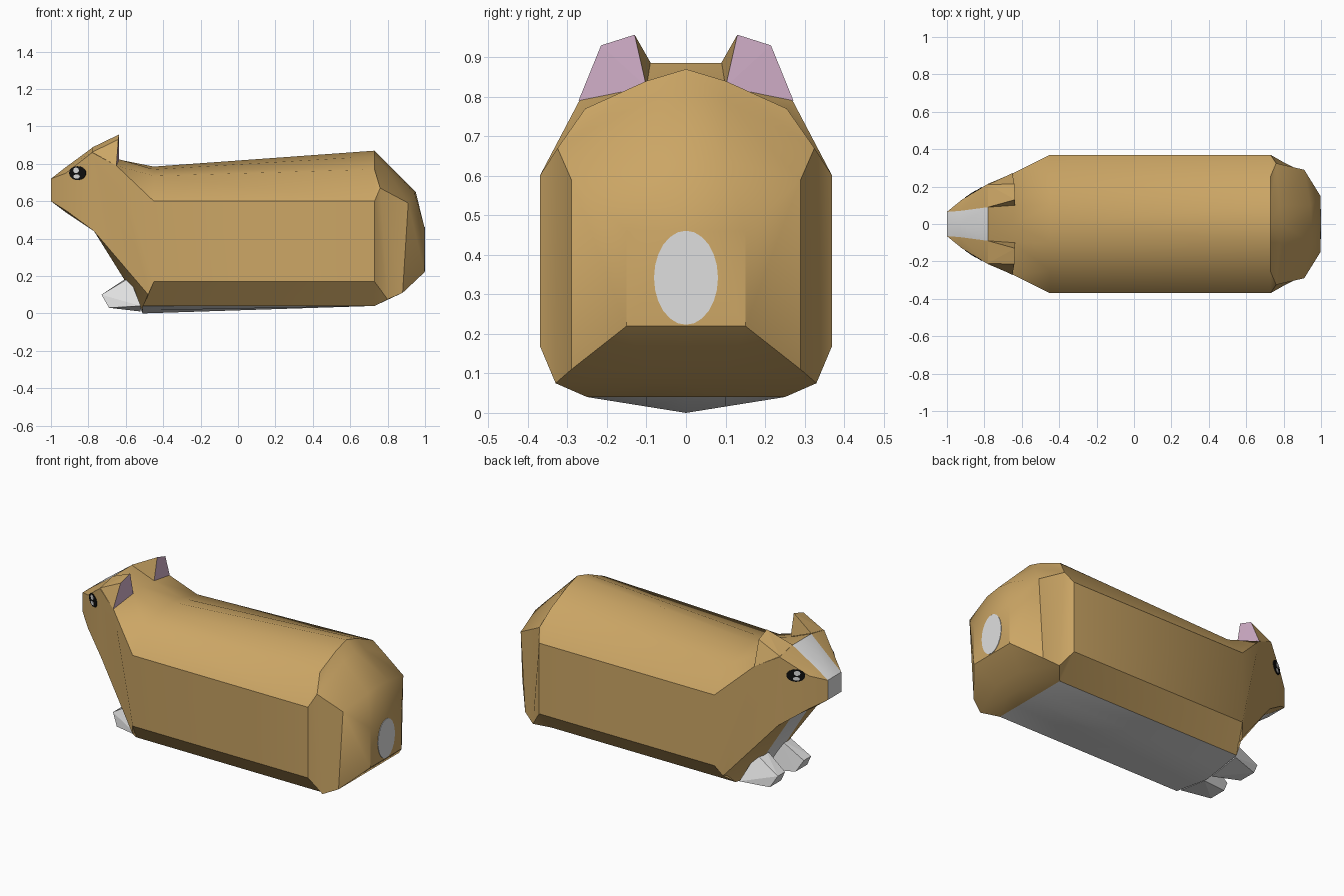
import bpy, bmesh, math
from mathutils import Vector

if "Cube" in bpy.data.objects:
    bpy.data.objects.remove(bpy.data.objects["Cube"])


def material(name, rgb):
    m = bpy.data.materials.new(name)
    m.diffuse_color = (*rgb, 1)
    m.use_nodes = True
    m.node_tree.nodes["Principled BSDF"].inputs["Base Color"].default_value = m.diffuse_color
    return m


FUR = material("tan fur", (0.60, 0.38, 0.13))
WHITE = material("white fur", (0.74, 0.74, 0.74))
PINK = material("ear pink", (0.66, 0.44, 0.60))
BLACK = material("eye black", (0.005, 0.005, 0.005))


def finish(bm, name, mats, smooth=None):
    bmesh.ops.recalc_face_normals(bm, faces=bm.faces[:])
    me = bpy.data.meshes.new(name)
    bm.to_mesh(me)
    bm.free()
    for m in mats:
        me.materials.append(m)
    ob = bpy.data.objects.new(name, me)
    bpy.context.collection.objects.link(ob)
    if smooth:
        bpy.ops.object.select_all(action='DESELECT')
        ob.select_set(True)
        bpy.context.view_layer.objects.active = ob
        bpy.ops.object.shade_smooth_by_angle(angle=math.radians(smooth))
    return ob


# Body and head: half rings (top centre to bottom centre), nose to rump.
# Repeated points let the bevel strips taper to a corner.
def ring(top, blaze, shoulder, upper, lower, edge, strip, bottom):
    return [top, blaze, shoulder, upper, lower, edge, strip, bottom]


nt, nb = (-1, .065, .72), (-1, .065, .60)
st, sb = (-.92, .13, .75), (-.92, .13, .55)
ht, hb = (-.78, .215, .86), (-.77, .215, .44)
et, cb = (-.65, .27, .79), (-.48, .33, .10)
ct, rb = (.76, .325, .67), (.80, .33, .075)
dt, db = (.91, .29, .59), (.88, .29, .11)
pt, pb = (.997, .15, .46), (.997, .15, .22)
rings = [
    ring((-1, 0, .72), nt, nt, nt, nb, nb, nb, (-1, 0, .60)),
    ring((-.93, 0, .775), (-.93, .07, .775), st, st, sb, sb, (-.92, .07, .54), (-.92, 0, .54)),
    ring((-.78, 0, .885), (-.78, .09, .885), ht, ht, hb, hb, (-.77, .09, .44), (-.77, 0, .44)),
    ring((-.65, 0, .825), (-.64, .10, .825), et, et, cb, cb, (-.57, .10, .12), (-.57, 0, .12)),
    ring((-.45, 0, .785), (-.45, .10, .77), (-.45, .25, .735), (-.45, .37, .60),
         (-.45, .37, .17), (-.51, .25, .04), (-.51, .10, .016), (-.51, 0, 0)),
    ring((.73, 0, .87), (.73, .10, .84), (.73, .255, .77), (.73, .37, .60),
         (.73, .37, .17), (.73, .25, .04), (.73, .10, .04), (.73, 0, .04)),
    ring((.79, 0, .81), (.78, .10, .79), ct, ct, rb, rb, (.80, .10, .073), (.80, 0, .073)),
    ring((.95, 0, .65), (.945, .10, .64), dt, dt, db, db, (.88, .10, .11), (.88, 0, .11)),
    ring((.997, 0, .46), pt, pt, pt, pb, pb, pb, (.997, 0, .22)),
]

bm = bmesh.new()
cache = {}


def vert(co):
    if co not in cache:
        cache[co] = bm.verts.new(co)
    return cache[co]


def face(coords, mat):
    vs = list(dict.fromkeys(vert(c) for c in coords))
    if len(vs) > 2:
        bm.faces.new(vs).material_index = mat


for i, (a, b) in enumerate(zip(rings, rings[1:])):
    for j in range(7):
        blaze = j == 0 and i < 2
        throat = j == 6 and i < 4
        belly = j >= 5 and i == 4
        face((a[j], a[j + 1], b[j + 1], b[j]), int(blaze or throat or belly))
face(rings[0], 1)
face(rings[-1], 0)
bmesh.ops.mirror(bm, geom=bm.verts[:] + bm.edges[:] + bm.faces[:], axis='Y', merge_dist=.0005)
finish(bm, "body", [FUR, WHITE], 35)


# Convex solid from a few corner points, mirrored by side
def hull(name, pts, side, mats, rule=None):
    bm = bmesh.new()
    for x, y, z in pts:
        bm.verts.new((x, y * side, z))
    bmesh.ops.convex_hull(bm, input=bm.verts[:])
    bmesh.ops.recalc_face_normals(bm, faces=bm.faces[:])
    bm.normal_update()
    if rule:
        for f in bm.faces:
            f.material_index = int(rule(f))
    return finish(bm, name, mats)


# Thin elliptical plate facing along n
def plate(name, centre, n, ru, rv, mat, thick=.004):
    n = Vector(n).normalized()
    v = Vector((0, 0, 1))
    u = v.cross(n)
    bm = bmesh.new()
    loops = []
    for d in (-thick / 2, thick / 2):
        loops.append([bm.verts.new(Vector(centre) + n * d
                                   + u * ru * math.cos(t * math.tau / 24)
                                   + v * rv * math.sin(t * math.tau / 24)) for t in range(24)])
    for lp in loops:
        bm.faces.new(lp)
    for k in range(24):
        m = (k + 1) % 24
        bm.faces.new((loops[0][k], loops[0][m], loops[1][m], loops[1][k]))
    return finish(bm, name, [mat])


for side, tag in ((1, "left"), (-1, "right")):
    # Ears, pink on the rear face
    hull("ear_" + tag, [(-.78, .21, .862), (-.78, .09, .887), (-.65, .272, .79), (-.635, .10, .825),
                        (-.64, .215, .93), (-.635, .13, .957)],
         side, [FUR, PINK], lambda f: f.normal.x > .6)
    # Front paws
    hull("paw_" + tag, [(-.73, .09, .10), (-.73, .16, .10), (-.69, .07, .03), (-.69, .18, .03),
                        (-.58, .07, .20), (-.58, .15, .19), (-.52, .03, .01), (-.52, .23, .04)],
         side, [WHITE])
    # Eyes with highlights
    n = Vector((-.519, .855 * side, 0))
    c = Vector((-.857, .168 * side, .75))
    plate("eye_" + tag, c + n * .001, n, .052, .037, BLACK)
    plate("eye_glint_" + tag, c + n * .003 + Vector((-.006, -.004 * side, .015)), n, .018, .015, WHITE)
    plate("eye_shine_" + tag, c + n * .003 + Vector((-.003, -.002 * side, -.018)), n, .02, .011, WHITE)

# Tail patch on the rump
plate("tail_patch", (.998, 0, .342), (1, 0, 0), .081, .119, WHITE)
